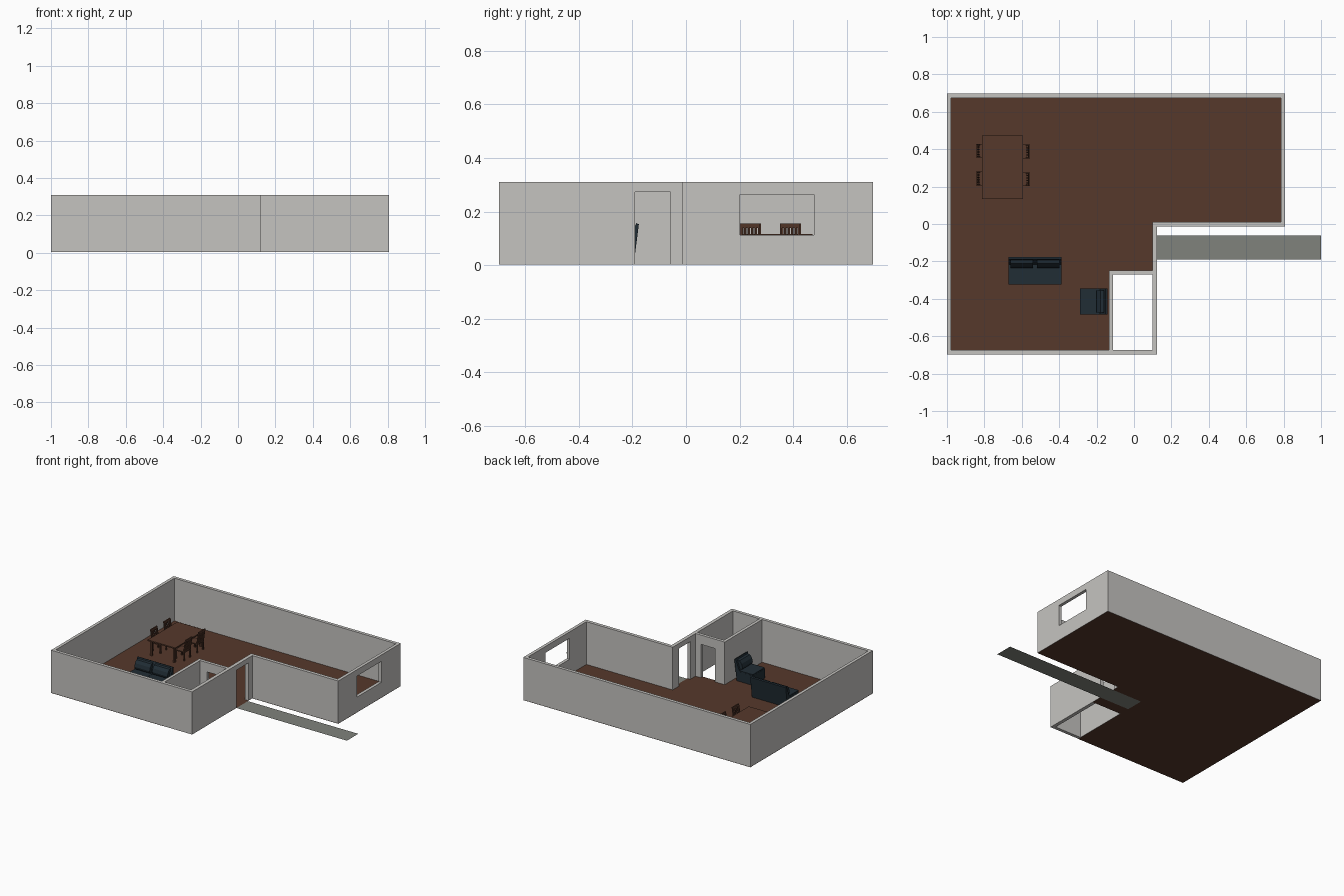
import bpy, bmesh, math
from mathutils import Vector, Matrix

if "Cube" in bpy.data.objects:
    bpy.data.objects.remove(bpy.data.objects["Cube"])

FLOOR_Z = 0.003
WALL_H = 0.31


def material(name, rgb):
    m = bpy.data.materials.new(name)
    m.diffuse_color = (*rgb, 1)
    m.use_nodes = True
    m.node_tree.nodes["Principled BSDF"].inputs["Base Color"].default_value = m.diffuse_color
    return m


WALL = material("wall grey", (0.56, 0.55, 0.53))
WOOD = material("brown wood", (0.093, 0.040, 0.024))
PATH = material("path grey", (0.215, 0.223, 0.200))
FABRIC = material("navy fabric", (0.0150, 0.0260, 0.0350))


def finish(name, bm, mat, xf=None):
    if xf:
        bm.transform(xf)
    bmesh.ops.recalc_face_normals(bm, faces=bm.faces)
    me = bpy.data.meshes.new(name)
    bm.to_mesh(me)
    bm.free()
    if mat:
        me.materials.append(mat)
    ob = bpy.data.objects.new(name, me)
    bpy.context.collection.objects.link(ob)
    return ob


def sheet(name, pts, z, mat):
    bm = bmesh.new()
    f = bm.faces.new([bm.verts.new((x, y, z)) for x, y in pts])
    ob_faces = [f]
    bmesh.ops.triangulate(bm, faces=ob_faces)
    ob = finish(name, bm, mat)
    if ob.data.polygons[0].normal.z < 0:
        ob.data.flip_normals()
    return ob


def prism(name, pts, z0, z1, mat=None):
    bm = bmesh.new()
    f = bm.faces.new([bm.verts.new((x, y, z0)) for x, y in pts])
    ext = bmesh.ops.extrude_face_region(bm, geom=[f])
    vs = [g for g in ext["geom"] if isinstance(g, bmesh.types.BMVert)]
    bmesh.ops.translate(bm, verts=vs, vec=(0, 0, z1 - z0))
    return finish(name, bm, mat)


def rect(x0, x1, y0, y1):
    return [(x0, y0), (x1, y0), (x1, y1), (x0, y1)]


def add_box(bm, x0, x1, y0, y1, z0, z1, lean=0.0):
    """Box whose top is shifted along +y by lean."""
    r = bmesh.ops.create_cube(bm, size=1)
    for v in r["verts"]:
        top = v.co.z > 0
        v.co = Vector((x1 if v.co.x > 0 else x0,
                       (y1 if v.co.y > 0 else y0) + (lean if top else 0),
                       z1 if top else z0))


def add_profile(bm, pts, x0, x1):
    """Side profile of (y, z) points extruded along x."""
    f = bm.faces.new([bm.verts.new((x0, y, z)) for y, z in pts])
    ext = bmesh.ops.extrude_face_region(bm, geom=[f])
    vs = [g for g in ext["geom"] if isinstance(g, bmesh.types.BMVert)]
    bmesh.ops.translate(bm, verts=vs, vec=(x1 - x0, 0, 0))


# Walls: outer block with rooms, doors and window cut away
walls = prism("walls", [(-1, -.697), (.123, -.697), (.123, -.013),
                        (.807, -.013), (.807, .697), (-1, .697)],
              FLOOR_Z, WALL_H, WALL)
cutters = [
    prism("room_cutter", [(-.978, -.674), (-.134, -.674), (-.134, -.249),
                          (.098, -.249), (.098, .011), (.785, .011),
                          (.785, .674), (-.978, .674)], -.1, .5),
    prism("small_room_cutter", rect(-.112, .098, -.674, -.271), -.1, .5),
    prism("entry_door_cutter", rect(.08, .14, -.19, -.058), -.1, .274),
    prism("inner_door_cutter", rect(-.058, .056, -.29, -.23), -.1, .243),
    prism("window_cutter", rect(.77, .83, .202, .477), .113, .264),
]
bpy.context.view_layer.objects.active = walls
for c in cutters:
    c.hide_render = True
    mod = walls.modifiers.new(c.name, "BOOLEAN")
    mod.operation = "DIFFERENCE"
    mod.solver = "EXACT"
    mod.object = c
    bpy.ops.object.modifier_apply(modifier=mod.name)
    bpy.data.objects.remove(c)

# Floor and entry path
sheet("floor", [(-1, -.697), (-.112, -.697), (-.112, -.271), (.123, -.271),
                (.123, -.013), (.807, -.013), (.807, .697), (-1, .697)],
      FLOOR_Z - .001, WOOD)
sheet("entry_path", rect(-.11, 1, -.19, -.061), 0, PATH)

# Dining table
bm = bmesh.new()
tx0, tx1, ty0, ty1 = -.813, -.594, .134, .473
add_box(bm, tx0, tx1, ty0, ty1, .108, .117)
for x in (tx0 + .012, tx1 - .026):
    for y in (ty0 + .012, ty1 - .026):
        add_box(bm, x, x + .014, y, y + .014, FLOOR_Z, .108)
finish("dining_table", bm, WOOD)


# Dining chair: back at +y, centred in x, rear top edge at y = 0
def chair(name, loc, angle):
    bm = bmesh.new()
    w, d, seat = .037, .085, .068
    add_box(bm, -w, w, -d, -.012, seat - .007, seat)
    for s in (-1, 1):
        x0, x1 = sorted((s * w, s * (w - .008)))
        add_box(bm, x0, x1, -d, -d + .008, FLOOR_Z, seat - .007)
        add_box(bm, x0, x1, -.021, -.013, FLOOR_Z, seat)
        add_box(bm, x0, x1, -.021, -.013, seat, .155, .013)
    for i in range(4):                      # back slats
        x = -.0195 + i * .013
        add_box(bm, x - .003, x + .003, -.018, -.014, seat, .143, .011)
    add_box(bm, -w, w, -.0095, -.002, .140, .155, .002)
    finish(name, bm, WOOD,
           Matrix.Translation(loc) @ Matrix.Rotation(angle, 4, "Z"))


for i, y in enumerate((.243, .392)):
    chair(f"left_chair_{i + 1}", (-.845, y, 0), math.pi / 2)
    chair(f"right_chair_{i + 1}", (-.556, y - .004, 0), -math.pi / 2)


# Armless seating: back at +y, y from 0 (front) to 0.147
def seating(name, loc, angle, seats, width):
    bm = bmesh.new()
    total = seats * width
    # base and leaning back in one profile
    add_profile(bm, [(0, FLOOR_Z), (.128, FLOOR_Z), (.147, .153), (.137, .157),
                     (.104, .072), (0, .072)], -total / 2, total / 2)
    for i in range(seats):
        x0 = -total / 2 + i * width
        # seat cushion
        add_box(bm, x0 + .001, x0 + width - .001, .001, .108, .072, .080)
        # rounded back cushion
        add_profile(bm, [(.106, .080), (.094, .088), (.089, .104),
                         (.096, .128), (.112, .147), (.130, .150)],
                    x0 + .010, x0 + width - .010)
    finish(name, bm, FABRIC,
           Matrix.Translation(loc) @ Matrix.Rotation(angle, 4, "Z"))


seating("sofa", (-.5295, -.323, 0), 0, 2, .1415)
seating("armchair", (-.290, -.414, 0), -math.pi / 2, 1, .138)
